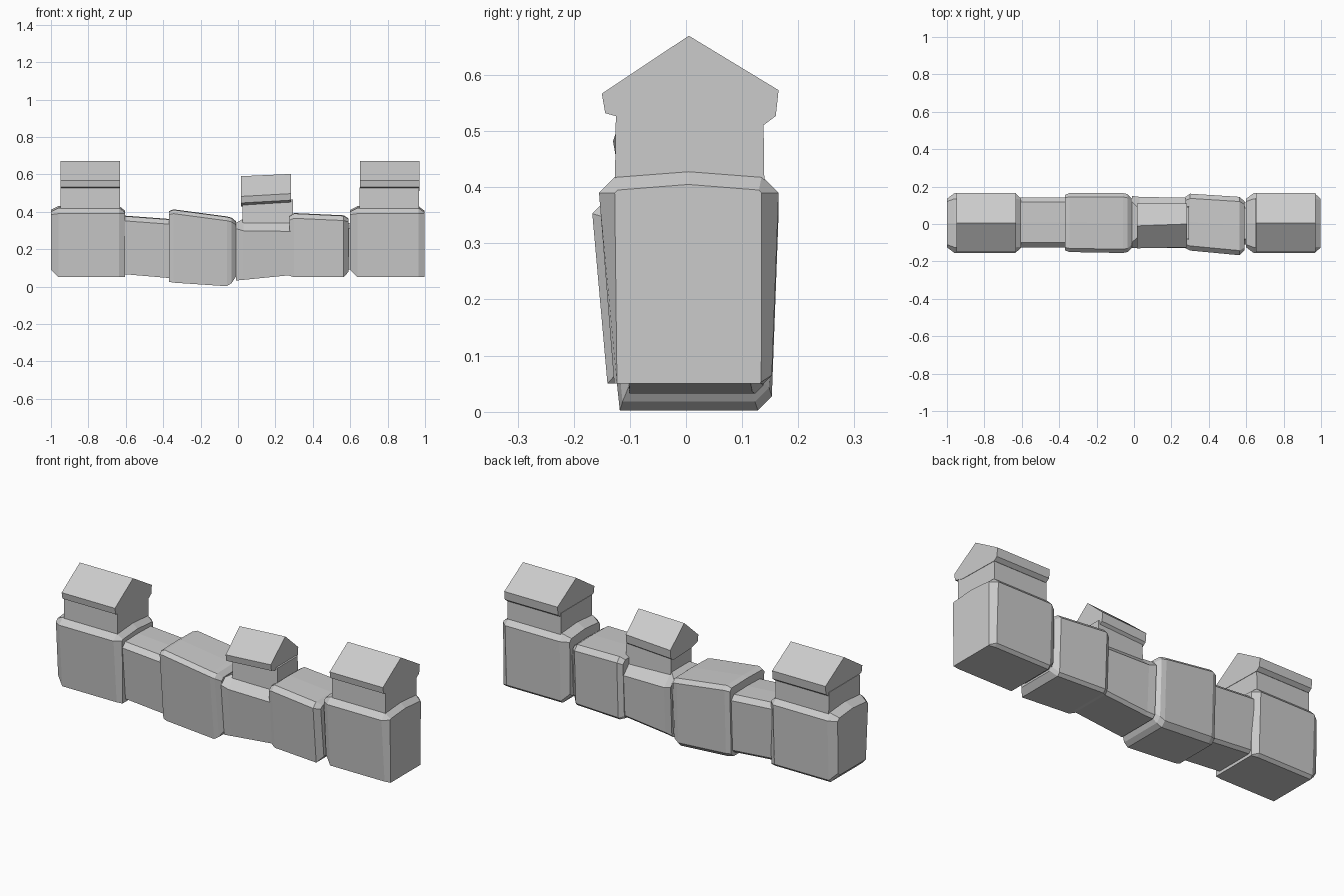
import bpy
import bmesh

cube = bpy.data.objects.get("Cube")
if cube:
    bpy.data.objects.remove(cube, do_unlink=True)

# One stone colour throughout
stone = bpy.data.materials.new("stone_grey")
stone.use_nodes = True
colour = (0.6, 0.6, 0.6, 1)
stone.diffuse_color = colour
stone.node_tree.nodes["Principled BSDF"].inputs["Base Color"].default_value = colour


def loft(name, stations):
    """Skin a closed solid through (x, [(y, z), ...]) cross-sections."""
    bm = bmesh.new()
    rings = [[bm.verts.new((x, y, z)) for y, z in pts] for x, pts in stations]
    for a, b in zip(rings, rings[1:]):
        n = len(a)
        for i in range(n):
            j = (i + 1) % n
            bm.faces.new((a[i], a[j], b[j], b[i]))
    bm.faces.new(rings[0])
    bm.faces.new(rings[-1])
    bmesh.ops.recalc_face_normals(bm, faces=bm.faces)
    mesh = bpy.data.meshes.new(name)
    bm.to_mesh(mesh)
    bm.free()
    mesh.materials.append(stone)
    obj = bpy.data.objects.new(name, mesh)
    bpy.context.collection.objects.link(obj)
    return obj


def section(y0, y1, z0, z1, top=0.03, low=0.015, lean=0.012, ridge=0.01):
    """Chamfered block outline, slightly narrower at the foot, with a crowned top."""
    return [(y0 + lean + low, z0), (y1 - lean - low, z0),
            (y1 - lean, z0 + low), (y1, z1 - top),
            (y1 - top, z1), ((y0 + y1) / 2, z1 + ridge),
            (y0 + top, z1), (y0, z1 - top)]


def roof_profile(front, back, eave, peak, ridge_y):
    """Gabled roof with thick eaves."""
    return [(front + 0.06, eave - 0.05), (back - 0.025, eave - 0.055),
            (back - 0.005, eave - 0.04), (back, eave + 0.006),
            (ridge_y, peak), (front, eave), (front + 0.006, eave - 0.035)]


# End towers: bevelled block, upper wall and gabled roof
for side, dx in (("right", -0.8), ("left", 0.8)):
    loft(side + "_tower_block", [
        (dx - 0.2, section(-0.125, 0.135, 0.09, 0.4, 0.015, lean=0.004)),
        (dx - 0.16, section(-0.155, 0.165, 0.05, 0.42)),
        (dx + 0.165, section(-0.155, 0.165, 0.05, 0.42)),
        (dx + 0.197, section(-0.127, 0.135, 0.05, 0.395, 0.005, 0.003, 0.001)),
    ])
    loft(side + "_tower_wall", [
        (dx + e, [(-0.127, 0.38), (0.14, 0.38), (0.138, 0.53), (-0.125, 0.53)])
        for e in (-0.15, 0.168)])
    loft(side + "_tower_roof", [
        (dx + e, roof_profile(-0.15, 0.165, 0.567, 0.67, 0.005))
        for e in (-0.148, 0.17)])

# Narrow wall joining the right tower
loft("right_link_wall", [
    (-0.63, section(-0.125, 0.143, 0.068, 0.378, 0.025, ridge=0.003)),
    (-0.36, section(-0.125, 0.143, 0.045, 0.358, 0.025, ridge=0.003))])

# Broad sagging block
loft("broad_block", [
    (-0.37, section(-0.14, 0.155, 0.026, 0.4, 0.015, 0.02, ridge=0.003)),
    (-0.345, section(-0.15, 0.165, 0.021, 0.41, 0.02, 0.025, ridge=0.003)),
    (-0.06, section(-0.155, 0.165, 0.002, 0.372, 0.02, 0.025, ridge=0.003)),
    (-0.035, section(-0.15, 0.16, 0.018, 0.366, 0.02, 0.025, ridge=0.003)),
    (-0.01, section(-0.125, 0.135, 0.055, 0.345, 0.015, ridge=0.003))])

# Central wall with its small tilted turret
loft("central_wall", [
    (-0.012, section(-0.128, 0.15, 0.032, 0.34, 0.03, ridge=0)),
    (0.03, section(-0.128, 0.145, 0.036, 0.363, 0.065, ridge=0)),
    (0.29, section(-0.128, 0.14, 0.062, 0.365, 0.07, ridge=0))])
loft("central_turret_wall", [
    (x, [(-0.085, 0.34), (0.095, 0.34), (0.09, z), (-0.08, z)])
    for x, z in ((0.025, 0.46), (0.293, 0.465))])
loft("central_turret_roof", [
    (0.017, roof_profile(-0.13, 0.11, 0.482, 0.59, -0.01)),
    (0.283, roof_profile(-0.125, 0.11, 0.497, 0.602, 0.0))])

# Block joining the left tower
loft("left_link_block", [
    (0.275, section(-0.13, 0.145, 0.058, 0.375, 0.02, ridge=0.003)),
    (0.3, section(-0.142, 0.162, 0.05, 0.39, 0.025, ridge=0.003)),
    (0.565, section(-0.167, 0.145, 0.05, 0.378, 0.025, ridge=0.003)),
    (0.592, section(-0.14, 0.12, 0.08, 0.36, 0.015, ridge=0.003))])

# Recessed core closing the gap at the left tower
loft("left_link_core", [
    (x, section(-0.11, 0.115, 0.09, 0.34, ridge=0)) for x in (0.56, 0.63)])
